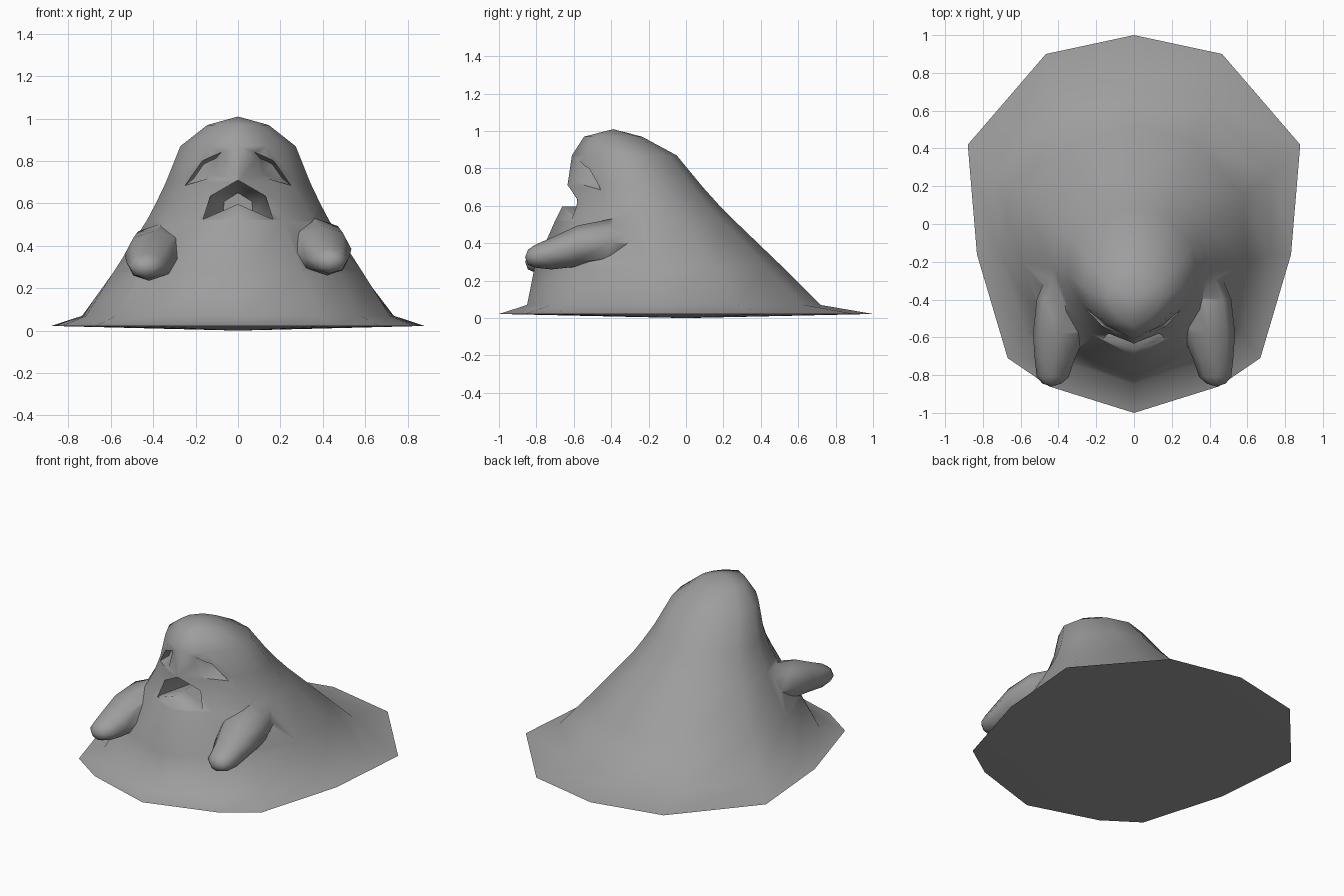
import bpy, bmesh
from math import sin, cos, pi, radians
from mathutils import Vector

if "Cube" in bpy.data.objects:
    bpy.data.objects.remove(bpy.data.objects["Cube"])

grey = bpy.data.materials.new("dark_grey")
grey.diffuse_color = (.34, .34, .34, 1)
grey.use_nodes = True
grey.node_tree.nodes["Principled BSDF"].inputs["Base Color"].default_value = grey.diffuse_color


def loft(name, rings, tip_start=None, tip_end=None):
    """Skin a list of equal-length point rings; ends are fanned to a tip or capped flat."""
    bm = bmesh.new()
    loops = [[bm.verts.new(p) for p in ring] for ring in rings]
    n = len(loops[0])
    for a, b in zip(loops, loops[1:]):
        for i in range(n):
            j = (i + 1) % n
            bm.faces.new((a[i], a[j], b[j], b[i]))
    for loop, tip in ((loops[0], tip_start), (loops[-1], tip_end)):
        if tip is None:
            bm.faces.new(loop)
        else:
            t = bm.verts.new(tip)
            for i in range(n):
                bm.faces.new((loop[i], loop[(i + 1) % n], t))
    bmesh.ops.recalc_face_normals(bm, faces=bm.faces)
    mesh = bpy.data.meshes.new(name)
    bm.to_mesh(mesh)
    bm.free()
    mesh.materials.append(grey)
    obj = bpy.data.objects.new(name, mesh)
    bpy.context.collection.objects.link(obj)
    return obj


def activate(obj):
    bpy.ops.object.select_all(action='DESELECT')
    obj.select_set(True)
    bpy.context.view_layer.objects.active = obj


def smooth(obj, angle):
    activate(obj)
    bpy.ops.object.shade_smooth_by_angle(angle=radians(angle))


def boolean(obj, other, operation='DIFFERENCE'):
    mod = obj.modifiers.new("boolean", 'BOOLEAN')
    mod.operation = operation
    mod.solver = 'EXACT'
    mod.object = other
    activate(obj)
    bpy.ops.object.modifier_apply(modifier=mod.name)
    bpy.data.objects.remove(other)


# Half outlines (front to back) for the wide skirt and the narrow head
SKIRT = [(0, -1), (.51, -.86), (.76, -.71), (.945, -.16), (1, .42), (.53, .9), (0, 1)]
HEAD = [(0, -1), (.5, -.74), (.8, -.42), (1, .0), (.9, .45), (.52, .85), (0, 1)]


def body_ring(z, w, yf, yb, blend):
    half = []
    for (ax, ay), (bx, by) in zip(SKIRT, HEAD):
        x = ax + (bx - ax) * blend
        y = ay + (by - ay) * blend
        half.append(Vector((x * w, (yf + yb) / 2 + y * (yb - yf) / 2, z)))
    return half + [Vector((-p.x, p.y, p.z)) for p in half[-2:0:-1]]


# Slumped body with spreading skirt: height, half width, front, back, shape blend
levels = [(.022, .88, -1, 1, 0), (.07, .75, -.85, .72, .2), (.27, .61, -.81, .52, .45),
          (.52, .435, -.70, .26, .8), (.60, .39, -.66, .18, .9), (.70, .34, -.635, .09, 1),
          (.87, .272, -.61, -.05, 1), (.97, .145, -.545, -.235, 1)]
body = loft("body", [body_ring(*l) for l in levels], (0, 0, 0), (0, -.39, 1.01))

# Mouth cavity, narrowing towards the back
front = [(0, .71), (.13, .635), (.165, .525), (0, .597), (-.165, .525), (-.13, .635)]
back = [(0, .65), (.065, .61), (.07, .56), (0, .595), (-.07, .56), (-.065, .61)]
boolean(body, loft("mouth_cutter", [[(x, -.9, z) for x, z in front],
                                    [(x, -.56, z) for x, z in front],
                                    [(x, -.42, z) for x, z in back]]))

# Drooping eye sockets that follow the slant of the face
eye = [(.075, -.55, .845), (.17, -.49, .80), (.25, -.42, .685), (.1, -.56, .73)]
middle = sum((Vector(p) for p in eye), Vector()) / 4
for side in (-1, 1):
    outer = [(side * x, -.85, z) for x, y, z in eye]
    rim = [(side * x, y - .03, z) for x, y, z in eye]
    floor = []
    for p in eye:
        q = middle.lerp(Vector(p), .6)
        floor.append((side * q.x, q.y + .03, q.z))
    boolean(body, loft("socket_cutter", [outer, rim, floor]))

# Stubby arms growing out of the body: y, centre x, centre z, half width, half height
arm = [(-.12, .32, .40, .08, .07), (-.40, .365, .395, .15, .125), (-.58, .395, .375, .14, .11),
       (-.72, .42, .335, .105, .085), (-.81, .43, .32, .085, .06), (-.845, .435, .315, .05, .04)]
for side in (-1, 1):
    shift = -.015 if side < 0 else .01
    rings = [[(side * (cx + rx * cos(i * pi / 4)), y, cz + shift + rz * sin(i * pi / 4))
              for i in range(8)] for y, cx, cz, rx, rz in arm]
    limb = loft("arm", rings, None, (side * .435, -.86, .315 + shift))
    boolean(body, limb, 'UNION')
smooth(body, 60)
